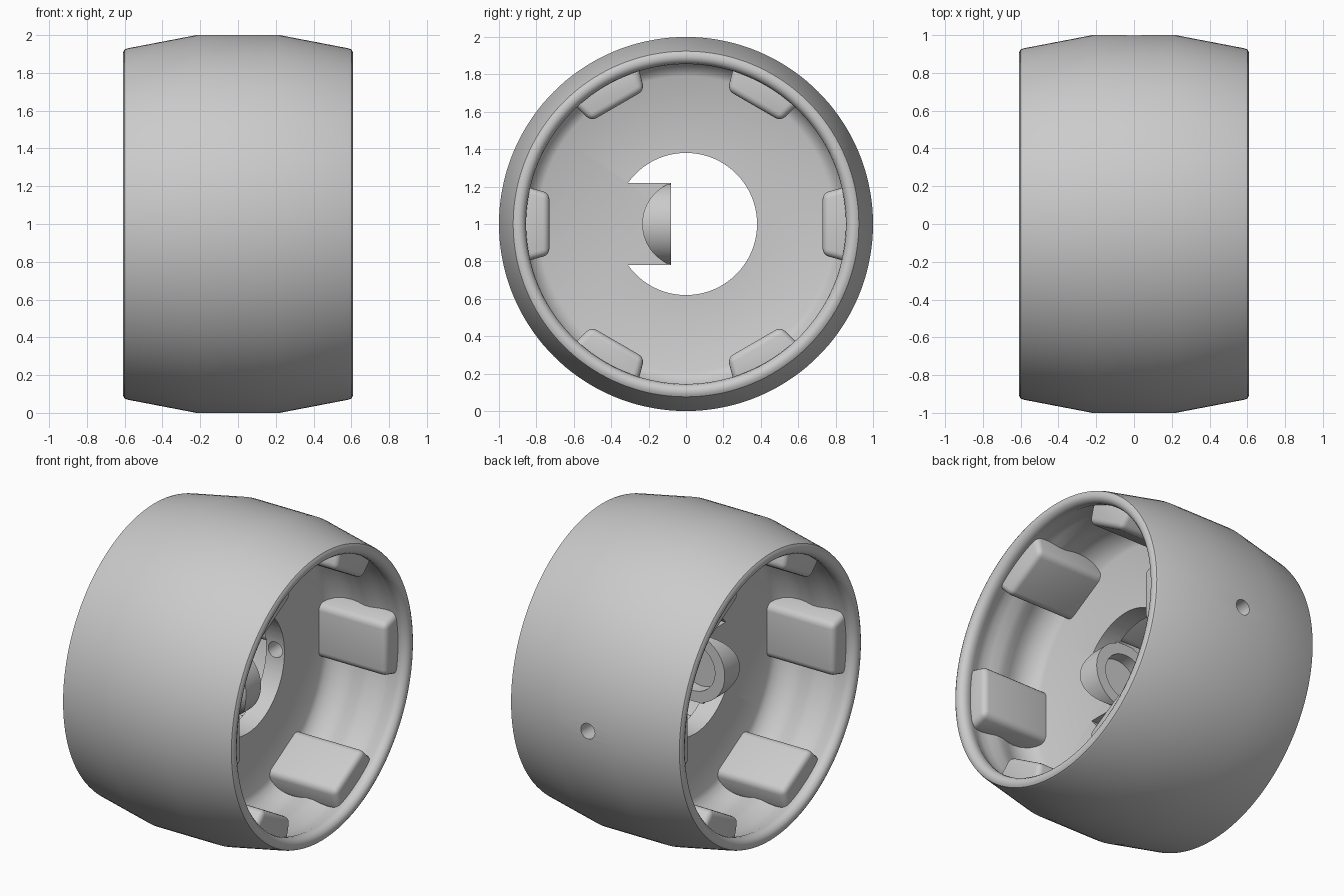
import bpy, bmesh
from math import pi, sin, cos, asin
from mathutils import Matrix, Vector

cube = bpy.data.objects.get("Cube")
if cube:
    bpy.data.objects.remove(cube, do_unlink=True)

grey = bpy.data.materials.new("plain grey")
grey.use_nodes = True
grey.diffuse_color = (0.6, 0.6, 0.6, 1)
grey.node_tree.nodes["Principled BSDF"].inputs["Base Color"].default_value = (0.6, 0.6, 0.6, 1)

AXLE = Vector((0, 0, 1))   # wheel centre, axle runs along x
WEB = 0.065                # half thickness of the web
HOLE = 0.38                # web hole radius
TIP = -0.08                # y of the boss tip
BOSS = 0.22                # boss radius


def finish(name, bm):
    bmesh.ops.recalc_face_normals(bm, faces=bm.faces)
    mesh = bpy.data.meshes.new(name)
    bm.to_mesh(mesh)
    bm.free()
    mesh.materials.append(grey)
    ob = bpy.data.objects.new(name, mesh)
    ob.location = AXLE
    bpy.context.collection.objects.link(ob)
    return ob


def prism(name, outline, x0, x1):
    """Extrude a (y, z) outline along x."""
    bm = bmesh.new()
    face = bm.faces.new([bm.verts.new((x0, y, z)) for y, z in outline])
    out = bmesh.ops.extrude_face_region(bm, geom=[face])
    moved = [v for v in out["geom"] if isinstance(v, bmesh.types.BMVert)]
    bmesh.ops.translate(bm, verts=moved, vec=(x1 - x0, 0, 0))
    return finish(name, bm)


def rod(name, radius, start, end, axis, sides=64):
    """Cylinder along x or y."""
    bm = bmesh.new()
    turn = Matrix.Rotation(pi / 2, 4, "Y" if axis == "x" else "X")
    mid = (start + end) / 2
    shift = Matrix.Translation((mid, 0, 0) if axis == "x" else (0, mid, 0))
    bmesh.ops.create_cone(bm, cap_ends=True, segments=sides, radius1=radius,
                          radius2=radius, depth=abs(end - start), matrix=shift @ turn)
    return finish(name, bm)


def boolean(ob, tool, operation="DIFFERENCE"):
    mod = ob.modifiers.new(tool.name, "BOOLEAN")
    mod.object = tool
    mod.operation = operation
    mod.solver = "EXACT"
    tool.hide_render = True
    tool.hide_set(True)


def smooth(ob):
    bpy.ops.object.select_all(action="DESELECT")
    ob.select_set(True)
    bpy.context.view_layer.objects.active = ob
    # Bake the modifiers before marking sharp edges
    bpy.ops.object.convert(target="MESH")
    bpy.ops.object.shade_smooth_by_angle(angle=pi / 6)


# Wheel: crowned tread, rounded rim, grooved inner wall and flat web
half = [(0.22, 1.0), (0.585, 0.93), (0.6, 0.924), (0.608, 0.91), (0.61, 0.89),
        (0.602, 0.872), (0.585, 0.859), (0.565, 0.855), (0.54, 0.858),
        (0.5, 0.876), (0.46, 0.882), (0.41, 0.874), (0.36, 0.86), (0.31, 0.86),
        (0.26, 0.874), (0.21, 0.882), (0.16, 0.874), (0.11, 0.85),
        (0.08, 0.82), (WEB, 0.79), (WEB, 0)]
section = [(-x, r) for x, r in reversed(half)] + half
bm = bmesh.new()
verts = [bm.verts.new((x, 0, r)) for x, r in section]
edges = [bm.edges.new(pair) for pair in zip(verts, verts[1:])]
bmesh.ops.spin(bm, geom=verts + edges, axis=(1, 0, 0), cent=(0, 0, 0),
               angle=2 * pi, steps=144)
bmesh.ops.remove_doubles(bm, verts=bm.verts, dist=0.0001)
wheel = finish("wheel_body", bm)

# Web hole, leaving a tongue for the boss
gap = asin(BOSS / HOLE)
steps = 80
arc = [-(pi - gap) + 2 * (pi - gap) * i / steps for i in range(steps + 1)]
outline = [(HOLE * cos(a), HOLE * sin(a)) for a in arc]
outline += [(TIP - 0.002, BOSS), (TIP - 0.002, -BOSS)]
hole_cutter = prism("web_hole_cutter", outline, -0.2, 0.2)
access_cutter = rod("access_hole_cutter", 0.05, 0.3, 1.1, "y", 32)
bore_cutter = rod("bore_cutter", 0.15, TIP - 0.08, 0.1, "y")
for tool in (hole_cutter, access_cutter, bore_cutter):
    boolean(wheel, tool)

# Boss: crosswise cylinder trimmed by a round hub, with a blind bore
boss = rod("hub_boss", BOSS, -0.4, TIP, "y", 96)
hub_trim = rod("hub_trim", 0.234, -0.5, 0.5, "x", 96)
boolean(boss, hub_trim, "INTERSECT")
boolean(boss, bore_cutter)

smooth(wheel)
smooth(boss)
for tool in (hole_cutter, access_cutter, bore_cutter, hub_trim):
    bpy.data.objects.remove(tool, do_unlink=True)

# Six drive lugs inside each rim
lug_outline = [(0.89, 0.2), (0.84, 0.195), (0.73, 0.165),
               (0.73, -0.165), (0.84, -0.195), (0.89, -0.2)]
for side, sign in (("left", 1), ("right", -1)):
    for i in range(6):
        lug = prism(f"{side}_lug_{i + 1}", lug_outline, sign * 0.03, sign * 0.54)
        lug.rotation_euler.x = i * pi / 3
        bevel = lug.modifiers.new("rounding", "BEVEL")
        bevel.width = 0.035
        bevel.segments = 4
        bevel.limit_method = "ANGLE"
        smooth(lug)
